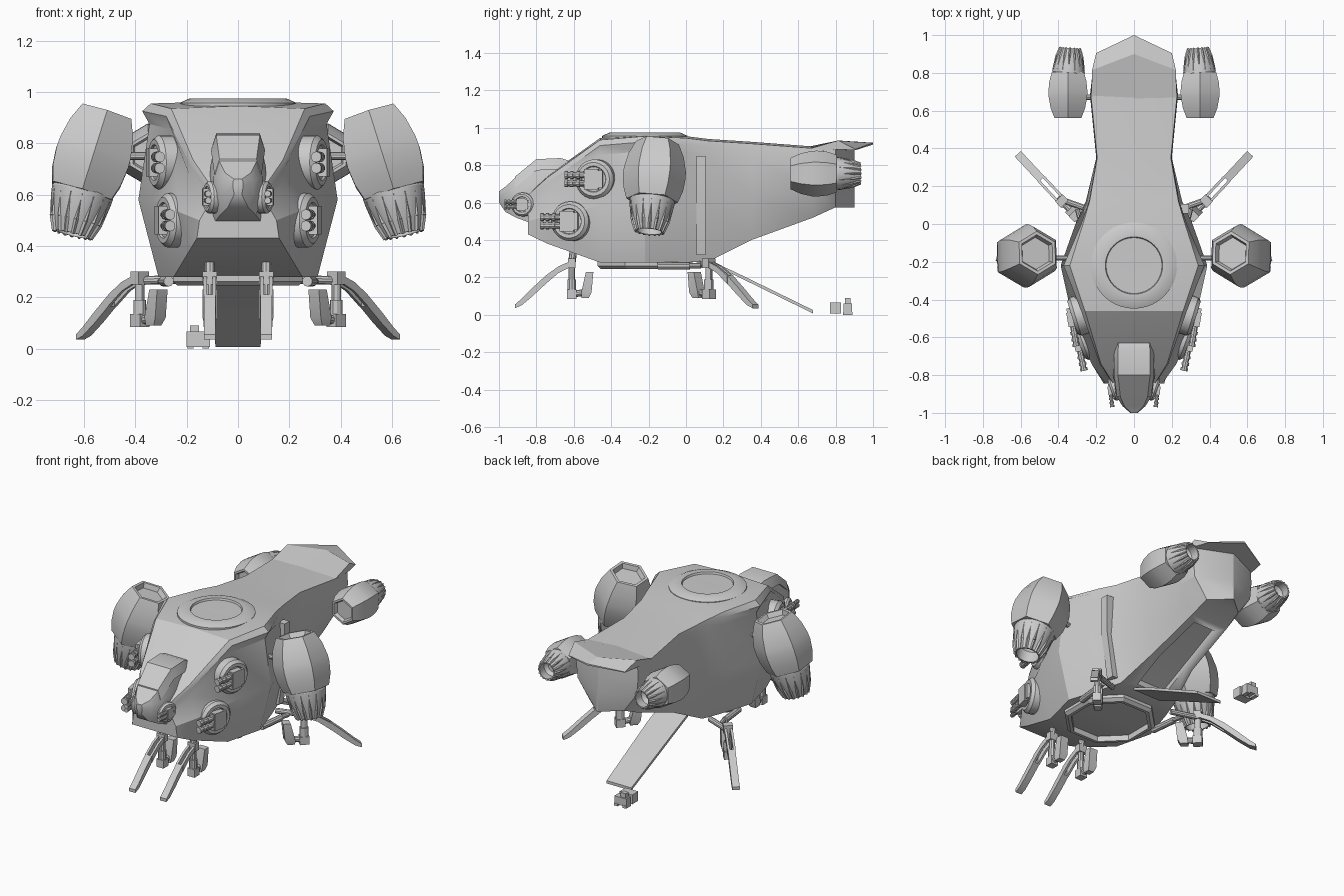
import bpy, bmesh
from math import radians, cos, sin, pi
from mathutils import Matrix, Vector

if "Cube" in bpy.data.objects:
    bpy.data.objects.remove(bpy.data.objects["Cube"])

I = Matrix.Identity(4)


def finish(name, bm, mirror=False, angle=28):
    bmesh.ops.remove_doubles(bm, verts=bm.verts, dist=1e-5)
    bmesh.ops.recalc_face_normals(bm, faces=bm.faces)
    me = bpy.data.meshes.new(name)
    bm.to_mesh(me)
    bm.free()
    ob = bpy.data.objects.new(name, me)
    bpy.context.collection.objects.link(ob)
    bpy.ops.object.select_all(action='DESELECT')
    ob.select_set(True)
    bpy.context.view_layer.objects.active = ob
    bpy.ops.object.shade_smooth_by_angle(angle=radians(angle))
    if mirror:
        ob.modifiers.new("mirror", 'MIRROR').use_mirror_merge = False
    return ob


def loft(bm, rings, mat=I, cap=True):
    vs = [[bm.verts.new(mat @ Vector(p)) for p in r] for r in rings]
    n = len(vs[0])
    for a, b in zip(vs, vs[1:]):
        for i in range(n):
            j = (i + 1) % n
            bm.faces.new((a[i], a[j], b[j], b[i]))
    if cap:
        bm.faces.new(vs[0])
        bm.faces.new(vs[-1])


def lathe(bm, prof, n, mat=I, phase=pi / 2, closed=False):
    if closed:
        prof = prof + prof[:1]
    ang = [phase + 2 * pi * i / n for i in range(n)]
    loft(bm, [[(r * cos(a), r * sin(a), h) for a in ang] for r, h in prof], mat, cap=not closed)


def box(bm, c, s, mat=I):
    bmesh.ops.create_cube(bm, size=1, matrix=mat @ Matrix.Translation(c) @ Matrix.Diagonal((*s, 1)))


def rod(bm, a, b, r, mat=I, n=10, r2=None):
    a, b = Vector(a), Vector(b)
    m = mat @ Matrix.Translation(a) @ (b - a).to_track_quat('Z', 'Y').to_matrix().to_4x4()
    lathe(bm, [(r, 0), (r2 or r, (b - a).length)], n, m)


def rot(deg, axis):
    return Matrix.Rotation(radians(deg), 4, axis)


def both_sides(half):
    return half + [(-x, y, z) for x, y, z in reversed(half) if x > 0]


# hull: y, lip size, roof x z, waist x z, belly x z (tail ends in a vertical wedge)
stations = [
    (-.845, .1, .11, .64, .15, .50, .16, .43), (-.74, .2, .175, .735, .225, .53, .19, .38),
    (-.46, .6, .26, .935, .335, .58, .25, .28), (-.22, 1, .34, .955, .388, .58, .31, .28),
    (0, .3, .27, .945, .31, .58, .24, .28), (.12, .1, .235, .93, .255, .60, .20, .285),
    (.35, .1, .195, .915, .20, .63, .15, .40), (.68, .1, .228, .89, .225, .68, .13, .52),
    (.80, .1, .215, .885, .21, .70, .12, .575), (.90, 0, .004, .88, .006, .70, .004, .575)]
bm = bmesh.new()
loft(bm, [both_sides([(0, y, rz + .01), (rx, y, rz), (rx + .033 * k, y, rz - .03),
                      (rx + .005, y, rz - .08), (lx, y, lz), (bx, y, bz)])
          for y, k, rx, rz, lx, lz, bx, bz in stations])
hull = finish("hull", bm)

# shallow ramp bay cut into the tail underside
bm = bmesh.new()
loft(bm, [[(-w, y, z), (w, y, z), (w, y, z - .15), (-w, y, z - .15)] for w, y, z in
          ((.10, .15, .335), (.10, .35, .43), (.08, .64, .54))])
cutter = finish("ramp_bay_cutter", bm)
cutter.hide_render = True
cutter.display_type = 'WIRE'
cut = hull.modifiers.new("ramp_bay", 'BOOLEAN')
cut.object = cutter
cut.operation = 'DIFFERENCE'

# raised tail flap
bm = bmesh.new()
rings = []
for x, ys, zs, ym, zm, zb in [(.226, .66, .888, .66, .9, .87), (.222, .815, .932, .9, .925, .885),
                              (.2, .905, .885, 1.0, .92, .88)]:
    zc = zm - .01 if ym == 1.0 else zb
    rings.append([(-x, ys, zs), (0, ym, zm), (x, ys, zs), (x, ys, zb), (0, ym, zc), (-x, ys, zb)])
loft(bm, rings)
finish("tail_flap", bm, angle=20)

# roof hatch ring
bm = bmesh.new()
lathe(bm, [(.228, .94), (.228, .957), (.19, .974), (.152, .974), (.148, .962), (0, .962)], 40,
      Matrix.Translation((0, -.22, 0)))
finish("roof_hatch", bm)

# cockpit and canopy
bm = bmesh.new()
loft(bm, [both_sides([(tx, y, tz), (mx, y, mz), (mx, y, mz - .1 * (mx / .11)), (bx, y, bz)])
          for y, tx, tz, mx, mz, bx, bz in [
    (-.55, .085, .82, .105, .72, .10, .47), (-.80, .085, .82, .11, .70, .10, .48),
    (-.91, .075, .735, .095, .67, .07, .52), (-.965, .05, .685, .06, .655, .04, .55),
    (-1.0, .015, .66, .02, .65, .015, .60)]])
finish("cockpit", bm, angle=35)
bm = bmesh.new()
loft(bm, [both_sides([(w, y, z), (w + .02, y, z - .06)]) for y, w, z in
          [(-.63, .08, .825), (-.67, .085, .838), (-.80, .085, .832), (-.915, .072, .738)]])
finish("canopy", bm)

# belly landing ring
bm = bmesh.new()
lathe(bm, [(.275, .29), (.275, .262), (.255, .245), (.235, .245), (.235, .29)], 8,
      Matrix.Translation((0, -.22, 0)), pi / 8, closed=True)
finish("belly_ring", bm)

# door rail, right side only
bm = bmesh.new()
loft(bm, [[(.292, y, .85), (.292, y, .6), (.25, y, .32), (.19, y, .32), (.19, y, .85)]
          for y in (.055, .105)])
finish("door_rail", bm)


# engine pod: faceted shell plus ribbed nozzle, exhaust along local -z
def engine(name, mat):
    bm = bmesh.new()
    lathe(bm, [(.085, -.03), (.097, 0), (.115, 0), (.148, -.07), (.166, -.15), (.168, -.19),
               (.16, -.26), (.138, -.325)], 6, mat)
    finish(name + "_shell", bm, True)
    mat = mat @ Matrix.Translation((-.004, 0, -.32)) @ rot(4, 'Y') @ Matrix.Translation((0, 0, .32))
    bm = bmesh.new()
    lathe(bm, [(.11, -.3), (.122, -.325), (.118, -.36), (.1, -.43), (.076, -.495), (.066, -.495),
               (.072, -.42), (.05, -.39)], 24, mat)
    for i in range(16):
        m = mat @ rot(i * 22.5, 'Z')
        rod(bm, (.113, 0, -.34), (.096, 0, -.44), .008, m, 4, .008)
        rod(bm, (.095, 0, -.44), (.074, 0, -.498), .009, m, 4, .007)
    finish(name + "_nozzle", bm, True)


engine("main_engine", Matrix.Translation((.512, -.153, .92)) @ rot(-17.5, 'Y') @ rot(-5, 'X'))
engine("rear_engine", Matrix.Translation((.35, .56, .755)) @ rot(90, 'X')
       @ Matrix.Diagonal((.71, .73, .75, 1)))

# slim engine pins
bm = bmesh.new()
rod(bm, (.33, -.18, .75), (.47, -.18, .75), .015)
rod(bm, (.19, .67, .76), (.28, .67, .76), .015)
finish("engine_pins", bm, True)


# gun turrets on round mounts
def turret(name, loc, scale, disc_yaw, gun_yaw):
    t = Matrix.Translation(loc) @ Matrix.Scale(scale, 4)
    bm = bmesh.new()
    lathe(bm, [(.106, -.05), (.106, .0), (.09, .018), (.07, .018), (.066, .01)], 24,
          t @ rot(disc_yaw, 'Z') @ rot(90, 'Y'))
    finish(name + "_mount", bm, True)
    bm = bmesh.new()
    g = t @ rot(gun_yaw, 'Z')
    box(bm, (.015, 0, 0), (.05, .1, .095), g)
    box(bm, (.025, -.01, 0), (.04, .075, .11), g)
    for z in (-.022, .022):
        rod(bm, (.022, -.05, z), (.022, -.15, z), .016, g)
        for y in (-.075, -.11, -.14):
            rod(bm, (.022, y, z), (.022, y - .016, z), .021, g)
    finish(name + "_guns", bm, True)


turret("upper_turret", (.31, -.49, .725), 1, -17, -10)
turret("lower_turret", (.275, -.62, .50), 1, -20, -12)
turret("nose_turret", (.112, -.875, .59), .6, -18, -6)


# landing legs: claw, strut and foot block, local x points outward
def leg(name, loc, yaw, stretch):
    m = Matrix.Translation(loc) @ rot(yaw, 'Z') @ Matrix.Diagonal((stretch, 1, 1, 1))
    bm = bmesh.new()
    claw = [(-.01, .29, .26), (.06, .26, .225), (.13, .21, .165), (.2, .145, .1),
            (.26, .085, .05), (.295, .055, .035)]

    def bar(pts, y, w):
        loft(bm, [[(u, y - w, a), (u, y + w, a), (u, y + w, b), (u, y - w, b)] for u, a, b in pts], m)
    for s in (-1, 1):
        bar(claw[:3], s * .017, .007)
    bar(claw[2:], 0, .022)
    finish(name + "_claw", bm, True)
    bm = bmesh.new()
    box(bm, (-.01, 0, .275), (.04, .055, .05), m)
    rod(bm, (-.01, 0, .3), (-.01, 0, .17), .018, m)
    rod(bm, (-.01, 0, .19), (-.01, 0, .11), .024, m)
    box(bm, (-.01, 0, .11), (.05, .05, .05), m)
    rod(bm, (-.01, 0, .11), (-.08, 0, .12), .018, m)
    loft(bm, [[(u0, -w, z), (u1, -w, z), (u1, w, z), (u0, w, z)] for u0, u1, w, z in
              ((-.10, -.06, .02, .09), (-.115, -.06, .028, .12), (-.125, -.085, .028, .23))], m)
    finish(name + "_strut", bm, True)


leg("front_leg", (.11, -.62, 0), -90, 1)
leg("rear_leg", (.39, .13, 0), 47, 1.12)

# leg attachments
bm = bmesh.new()
rod(bm, (.11, -.61, .28), (.11, -.6, .36), .02)
rod(bm, (.27, -.15, .262), (.29, .02, .262), .02)
rod(bm, (.28, .0, .262), (.30, .08, .262), .014)
rod(bm, (.22, .07, .27), (.39, .13, .265), .017)
finish("leg_arms", bm, True)

# boarding ramp
bm = bmesh.new()
loft(bm, [[(-w, y, z), (w, y, z), (w, y, z - .018), (-w, y, z - .018)] for w, y, z in
          ((.10, .12, .292), (.10, .25, .235), (.088, .68, .025))])
finish("boarding_ramp", bm)

# cargo crate and loader behind the ramp
bm = bmesh.new()
box(bm, (-.155, .80, .037), (.09, .06, .06))
box(bm, (-.155, .865, .036), (.085, .045, .05))
box(bm, (-.17, .865, .075), (.035, .03, .03))
for x in (-.185, -.125):
    box(bm, (x, .865, .008), (.025, .05, .016))
finish("cargo_loader", bm)
